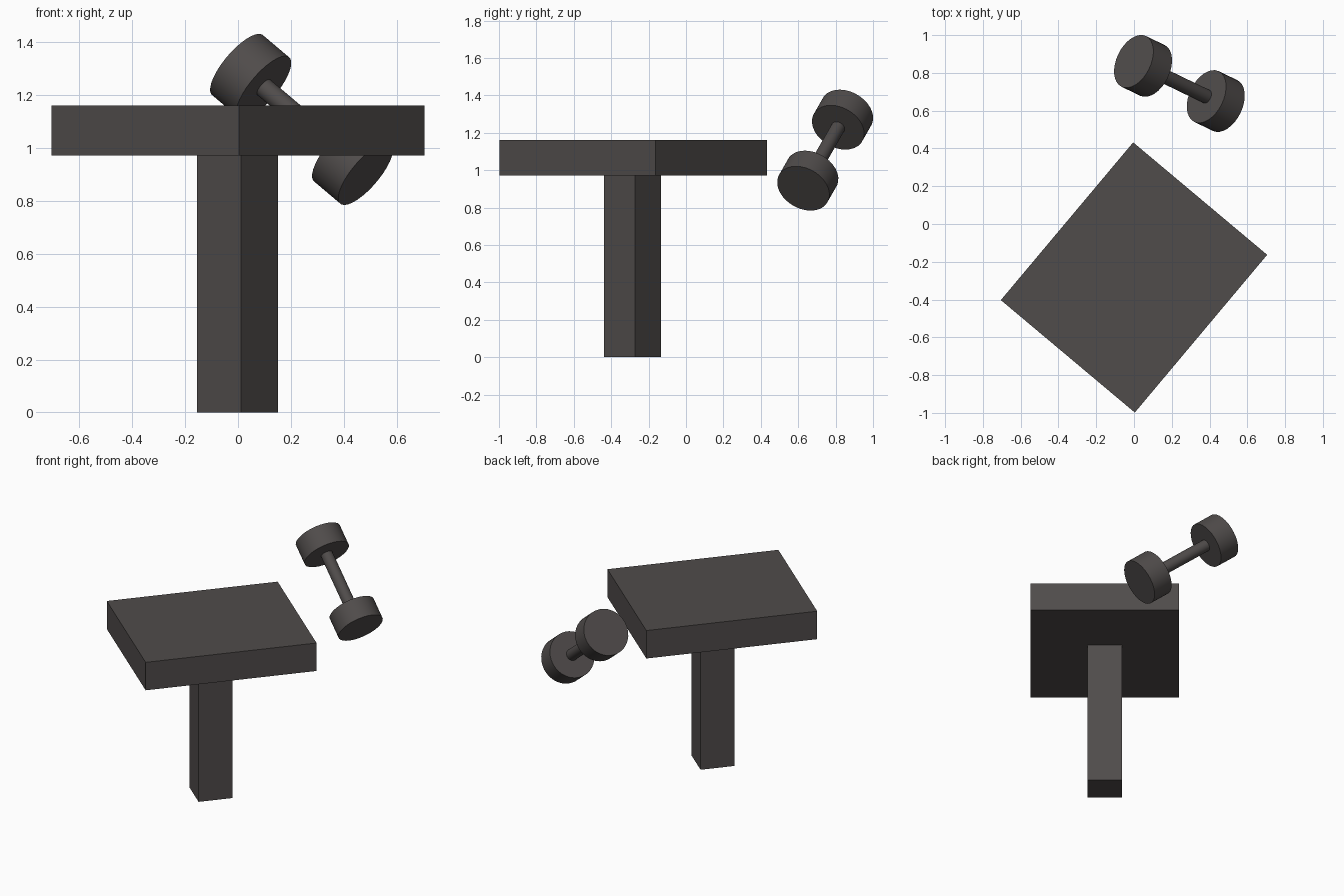
import bpy
import math
from mathutils import Vector

cube = bpy.data.objects.get("Cube")
if cube:
    bpy.data.objects.remove(cube, do_unlink=True)

# Single warm charcoal colour
charcoal = bpy.data.materials.new("warm_charcoal")
charcoal.use_nodes = True
COLOUR = (0.08, 0.072, 0.07, 1)
charcoal.diffuse_color = COLOUR
charcoal.node_tree.nodes["Principled BSDF"].inputs["Base Color"].default_value = COLOUR

TURN = math.radians(50)


def box(name, size, centre):
    bpy.ops.mesh.primitive_cube_add(size=1, location=centre, rotation=(0, 0, TURN))
    obj = bpy.context.object
    obj.name = name
    obj.scale = size
    bpy.ops.object.transform_apply(location=False, rotation=False, scale=True)
    obj.data.materials.append(charcoal)


def cylinder(name, radius, length, centre, axis):
    bpy.ops.mesh.primitive_cylinder_add(vertices=32, radius=radius, depth=length, location=centre)
    obj = bpy.context.object
    obj.name = name
    obj.rotation_euler = axis.to_track_quat("Z", "Y").to_euler()
    obj.data.materials.append(charcoal)
    bpy.ops.object.shade_smooth_by_angle(angle=math.radians(30))


# Pedestal table
box("table_top", (1.09, 0.926, 0.19), (0, -0.283, 1.065))
box("table_leg", (0.216, 0.216, 0.97), (-0.002, -0.287, 0.485))

# Tilted dumbbell behind the table
upper = Vector((0.048, 0.837, 1.27))
lower = Vector((0.433, 0.651, 0.944))
axis = lower - upper
cylinder("dumbbell_handle", 0.038, axis.length, (upper + lower) / 2, axis)
for name, centre in (("upper_weight", upper), ("lower_weight", lower)):
    cylinder(name, 0.149, 0.138, centre, axis)
